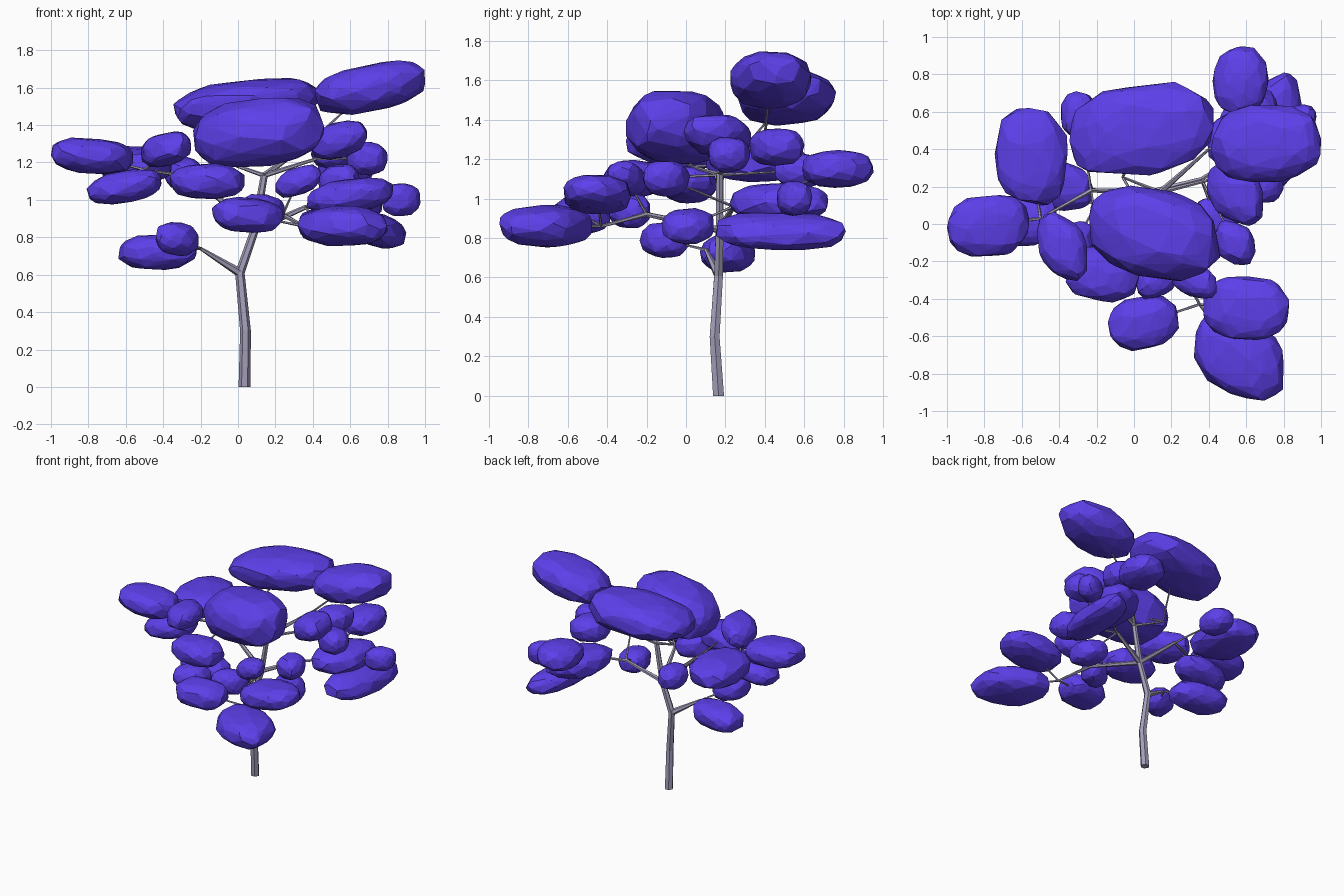
import bpy, bmesh, math, random
from mathutils import Vector

if "Cube" in bpy.data.objects:
    bpy.data.objects.remove(bpy.data.objects["Cube"])

random.seed(7)


def material(name, color):
    m = bpy.data.materials.new(name)
    m.diffuse_color = color
    m.use_nodes = True
    m.node_tree.nodes["Principled BSDF"].inputs["Base Color"].default_value = m.diffuse_color
    return m


LEAF = material("violet_foliage", (0.11, 0.05, 0.82, 1))
BARK = material("grey_bark", (0.38, 0.35, 0.5, 1))


def finish(bm, name, mat):
    bmesh.ops.recalc_face_normals(bm, faces=bm.faces)
    me = bpy.data.meshes.new(name)
    bm.to_mesh(me)
    bm.free()
    me.materials.append(mat)
    ob = bpy.data.objects.new(name, me)
    bpy.context.collection.objects.link(ob)


# Faceted foliage clump: rough hull, leaning along its growth direction, fitted to its box
def clump(name, node, center, half, n=95):
    d = (center - node).normalized()
    side = max(abs(d.x), abs(d.y))
    kxy = 0.45 * d.x * d.y / side ** 2
    kxz = 0.6 * d.z * math.copysign(1, d.x) * math.sqrt(abs(d.x) / side)
    pts = []
    for i in range(n):
        z = 1 - 2 * (i + 0.5) / n
        r, a = math.sqrt(1 - z * z), i * 2.39996 + random.uniform(-0.2, 0.2)
        p = Vector((r * math.cos(a), r * math.sin(a), z)) * random.uniform(0.93, 1.03)
        p = Vector([math.copysign(abs(c) ** 0.82, c) for c in p])
        pts.append(Vector((p.x, p.y + kxy * p.x, p.z + kxz * p.x)))
    lo = [min(p[k] for p in pts) for k in range(3)]
    hi = [max(p[k] for p in pts) for k in range(3)]
    bm = bmesh.new()
    for p in pts:
        bm.verts.new([center[k] + half[k] * (2 * (p[k] - lo[k]) / (hi[k] - lo[k]) - 1)
                      for k in range(3)])
    res = bmesh.ops.convex_hull(bm, input=bm.verts)
    bmesh.ops.delete(bm, geom=[v for v in res["geom_interior"]
                               if isinstance(v, bmesh.types.BMVert)], context='VERTS')
    finish(bm, name, LEAF)


# Tapered tube through points, thinning evenly from r0 to r1
def limb(name, pts, r0, r1, sides=6):
    pts = [Vector(p) for p in pts]
    last = len(pts) - 1
    bm, rings = bmesh.new(), []
    for i, p in enumerate(pts):
        d = (pts[min(i + 1, last)] - pts[max(i - 1, 0)]).normalized()
        if p.z == 0:
            d = Vector((0, 0, 1))
        u = d.cross(Vector((0, 1, 0.1))).normalized()
        v = d.cross(u)
        r = r0 + (r1 - r0) * i / last
        rings.append([bm.verts.new(p + r * (math.cos(t) * u + math.sin(t) * v))
                      for t in (math.tau * k / sides for k in range(sides))])
    for a, b in zip(rings, rings[1:]):
        for k in range(sides):
            j = (k + 1) % sides
            bm.faces.new((a[k], a[j], b[j], b[k]))
    bm.faces.new(rings[0])
    bm.faces.new(rings[-1])
    finish(bm, name, BARK)


# Trunk
fork, hub, top = (0.01, 0.165, 0.61), (0.09, 0.17, 0.84), (0.14, 0.17, 1.13)
limb("trunk", [(0.035, 0.165, 0), (0.04, 0.145, 0.3), fork, hub, top], 0.032, 0.019)

# Main branches, each ending in a node that carries clumps
low_left = (-0.2, 0.1, 0.74)
left, far_left = (-0.23, 0.18, 1.12), (-0.5, 0.03, 1.16)
mid, front = (0.24, -0.2, 0.92), (0.35, -0.43, 0.86)
right, back = (0.36, 0.24, 0.96), (0.52, 0.34, 0.98)
upper, crown, side = (0.4, 0.4, 1.32), (-0.06, 0.25, 1.2), (0.42, 0.24, 1.22)
limb("low_left_branch", [fork, low_left], 0.024, 0.009)
limb("left_branch", [hub, left, far_left], 0.019, 0.007)
limb("front_branch", [hub, mid, front], 0.018, 0.008)
limb("right_branch", [hub, right, back], 0.018, 0.007)
limb("upper_branch", [top, upper], 0.017, 0.007)
limb("crown_branch", [top, crown], 0.012, 0.007)
limb("side_branch", [top, side], 0.014, 0.008)

# Foliage: node, centre x y z, half width, half depth
foliage = [
    (crown, .04, .51, 1.51, .385, .25), (crown, .11, -.05, 1.36, .35, .255),
    (upper, .705, .43, 1.6, .295, .205),
    (side, .54, .16, 1.32, .15, .17), (side, .69, .22, 1.22, .11, .105),
    (side, .52, .46, 1.26, .13, .14),
    (back, .57, .77, 1.15, .15, .18), (back, .87, .55, 1.0, .105, .09),
    (back, .75, .48, .835, .15, .33), (back, .6, .47, .98, .17, .25),
    (right, .54, -.1, 1.1, .11, .12), (right, .44, .01, .86, .12, .13),
    (front, .56, -.71, .86, .24, .235), (front, .6, -.45, 1.02, .23, .17),
    (front, .05, -.53, .92, .19, .15),
    (mid, .13, -.29, .94, .12, .11), (mid, .32, -.3, 1.1, .12, .1),
    (low_left, -.43, .21, .72, .21, .14), (low_left, -.325, -.11, .79, .115, .125),
    (far_left, -.78, -.01, 1.235, .22, .165), (far_left, -.55, .36, 1.185, .195, .26),
    (far_left, -.61, .02, 1.07, .2, .14), (far_left, -.385, -.12, 1.27, .135, .185),
    (left, -.165, -.27, 1.1, .2, .15), (left, -.29, .58, 1.14, .1, .13),
]
for i, (node, x, y, z, hx, hy) in enumerate(foliage, 1):
    node, c = Vector(node), Vector((x, y, z))
    # Clumps are flat, thicker high up; the big front crown clump is the fullest
    hz = 0.185 if i == 2 else 0.075 + 0.14 * min(hx, hy) + 0.12 * max(0, z - 1.25)
    clump(f"foliage_clump_{i}", node, c, (hx, hy, hz))
    limb(f"twig_{i}", [node, node.lerp(c, 0.8)], 0.008, 0.005, 5)
